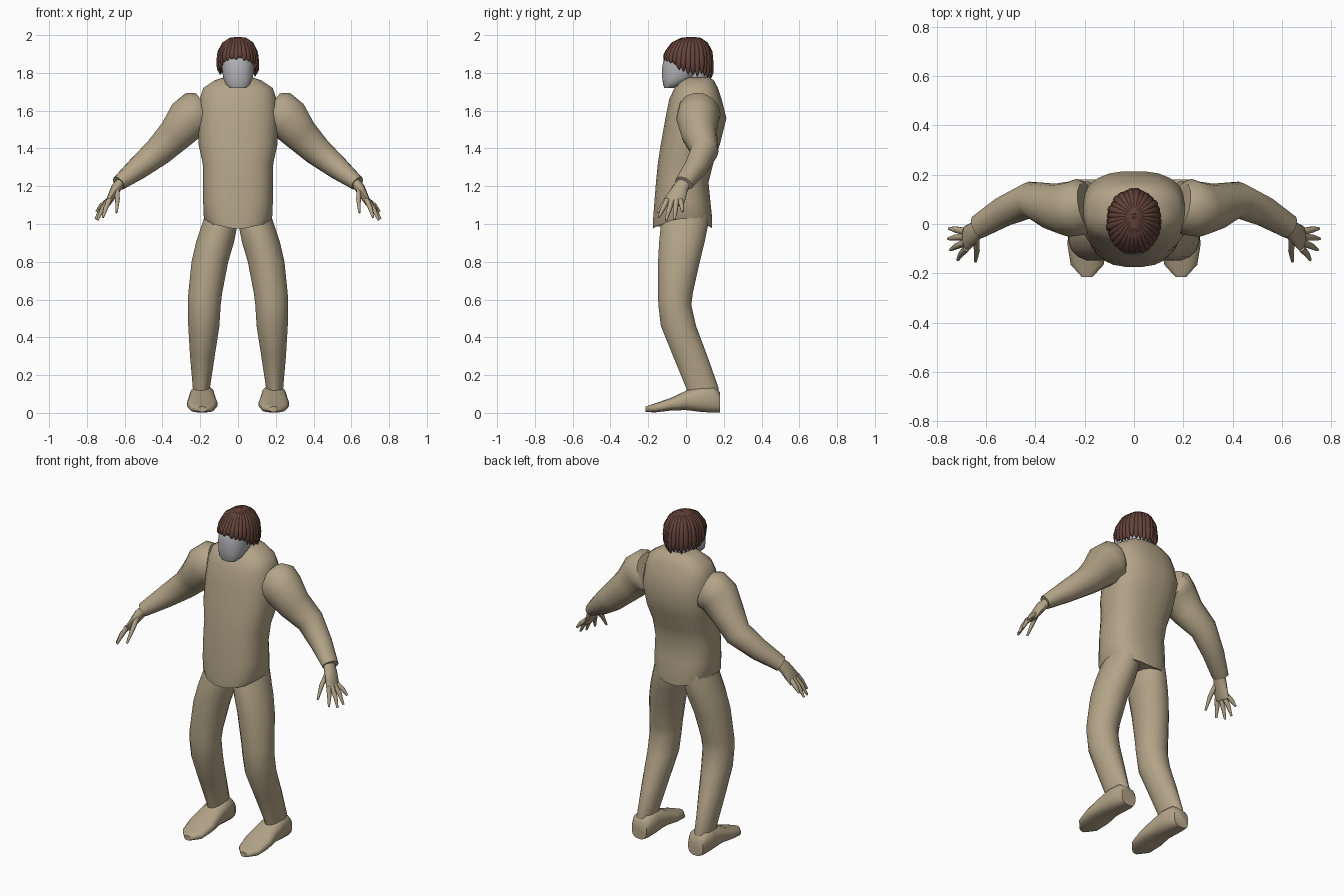
import bpy, bmesh, math, random
from mathutils import Vector

if "Cube" in bpy.data.objects:
    bpy.data.objects.remove(bpy.data.objects["Cube"])

random.seed(4)


def material(name, rgb):
    m = bpy.data.materials.new(name)
    m.diffuse_color = (*rgb, 1)
    m.use_nodes = True
    m.node_tree.nodes["Principled BSDF"].inputs["Base Color"].default_value = m.diffuse_color
    return m


TAN = material("tan_cloth", (0.45, 0.37, 0.245))
GREY = material("pale_grey", (0.44, 0.44, 0.46))
BROWN = material("brown_hair", (0.125, 0.055, 0.04))


def skin_rings(name, rings, mat, angle=50):
    """Bridge a list of equal-sized point rings and cap both ends."""
    bm = bmesh.new()
    loops = [[bm.verts.new(p) for p in ring] for ring in rings]
    n = len(loops[0])
    for a, b in zip(loops, loops[1:]):
        for i in range(n):
            j = (i + 1) % n
            bm.faces.new((a[i], a[j], b[j], b[i]))
    bm.faces.new(loops[0][::-1])
    bm.faces.new(loops[-1])
    bmesh.ops.recalc_face_normals(bm, faces=bm.faces[:])
    return finish(name, bm, mat, angle)


def finish(name, bm, mat, angle=50):
    me = bpy.data.meshes.new(name)
    bm.to_mesh(me)
    bm.free()
    me.materials.append(mat)
    ob = bpy.data.objects.new(name, me)
    bpy.context.collection.objects.link(ob)
    bpy.ops.object.select_all(action='DESELECT')
    ob.select_set(True)
    bpy.context.view_layer.objects.active = ob
    bpy.ops.object.shade_smooth_by_angle(angle=math.radians(angle))
    return ob


def oval(n, power=1.0):
    """Unit oval; a power under 1 makes it boxier."""
    pts = []
    for i in range(n):
        a = 2 * math.pi * (i + 0.5) / n
        c, s = math.cos(a), math.sin(a)
        pts.append((math.copysign(abs(c) ** power, c), math.copysign(abs(s) ** power, s)))
    return pts


def stack(sections, n=16, power=1.0):
    """Horizontal rings from (z, x0, x1, y_front, y_back)."""
    return [[Vector(((x0 + x1) / 2 + c * (x1 - x0) / 2, (y0 + y1) / 2 + s * (y1 - y0) / 2, z))
             for c, s in oval(n, power)] for z, x0, x1, y0, y1 in sections]


def tube(sections, ref, n=12):
    """Rings square to a path of (centre, half_depth, half_width along ref)."""
    pts = [Vector(s[0]) for s in sections]
    rings = []
    for i, (_, ru, rv) in enumerate(sections):
        t = (pts[min(i + 1, len(pts) - 1)] - pts[max(i - 1, 0)]).normalized()
        v = (Vector(ref) - t * t.dot(Vector(ref))).normalized()
        u = t.cross(v)
        rings.append([pts[i] + u * ru * c + v * rv * s for c, s in oval(n)])
    return rings


def mirrored(rings, side):
    return [[Vector((p.x * side, p.y, p.z)) for p in r] for r in rings]


# Torso with a hem that dips at the middle
body = stack([(z, -w, w, f, b) for z, w, f, b in [
    (0.97, .165, -.175, .14), (1.03, .182, -.175, .14), (1.12, .186, -.168, .13),
    (1.22, .186, -.160, .12), (1.32, .188, -.150, .145), (1.42, .21, -.135, .18),
    (1.56, .215, -.11, .215), (1.66, .205, -.09, .19), (1.72, .185, -.062, .17),
    (1.76, .125, -.025, .148), (1.775, .08, 0, .125)]], 24, 0.8)
for p in body[0]:
    p.z += 0.035 * abs(p.x) / .165
skin_rings("torso", body, TAN)

# Legs, feet, arms and hands on both sides
leg = stack([
    (1.05, .01, .175, -.12, .12), (1.0, .0, .192, -.135, .12), (.9, .02, .225, -.145, .10),
    (.8, .05, .248, -.15, .075), (.63, .083, .265, -.15, .037), (.57, .09, .267, -.148, .03),
    (.46, .097, .265, -.135, .055), (.3, .122, .255, -.07, .115), (.13, .148, .24, 0, .175),
    (.07, .15, .24, .01, .172)])

foot = []
for y, w, z0, z1 in [(.18, .05, 0, .11), (.15, .064, 0, .14), (.08, .068, .004, .145),
                     (0, .072, .014, .118), (-.08, .082, .012, .08), (-.165, .068, .002, .05),
                     (-.215, .022, .005, .033)]:
    foot.append([Vector((.19 + c * w, y, (z0 + z1) / 2 + s * (z1 - z0) / 2)) for c, s in oval(16, .75)])

arm = tube([
    ((.19, .075, 1.60), .10, .095), ((.215, .07, 1.59), .122, .115), ((.265, .06, 1.555), .118, .112),
    ((.33, .07, 1.475), .096, .095), ((.42, .098, 1.385), .08, .074), ((.53, .05, 1.295), .062, .062),
    ((.632, -.012, 1.215), .04, .05)], (0, 1, 0), 14)

palm = tube([
    ((.61, 0, 1.235), .025, .034), ((.645, -.03, 1.19), .028, .042),
    ((.675, -.055, 1.135), .02, .052), ((.69, -.062, 1.105), .014, .048)], (0, 1, 0), 10)

digits = {  # base, knuckle, tip
    "index_finger": ((.68, -.098, 1.13), (.70, -.12, 1.085), (.715, -.145, 1.035)),
    "middle_finger": ((.685, -.075, 1.125), (.72, -.09, 1.075), (.745, -.105, 1.02)),
    "ring_finger": ((.688, -.052, 1.125), (.725, -.055, 1.08), (.754, -.06, 1.025)),
    "little_finger": ((.688, -.03, 1.125), (.725, -.022, 1.095), (.75, -.018, 1.065)),
    "thumb": ((.64, -.05, 1.19), (.638, -.105, 1.13), (.643, -.152, 1.06)),
}

for side, label in ((1, "left"), (-1, "right")):
    skin_rings(label + "_leg", mirrored(leg, side), TAN)
    skin_rings(label + "_foot", mirrored(foot, side), TAN)
    skin_rings(label + "_arm", mirrored(arm, side), TAN)
    skin_rings(label + "_palm", mirrored(palm, side), TAN)
    for name, (a, b, c) in digits.items():
        finger = tube([(a, .014, .015), (b, .013, .013), (c, .006, .006)], (0, 1, .2), 8)
        skin_rings(label + "_" + name, mirrored(finger, side), TAN)

# Head and neck
head = stack([(z, -w, w, f, b) for z, w, f, b in [
    (1.72, .045, -.115, -.06), (1.74, .066, -.122, -.02), (1.775, .08, -.127, .05),
    (1.83, .086, -.127, .09), (1.87, .086, -.12, .10), (1.92, .08, -.095, .10),
    (1.96, .05, -.05, .07)]], 20, .85)
skin_rings("head", head, GREY)
skin_rings("neck", stack([(1.72, -.06, .06, -.02, .11), (1.84, -.06, .06, -.02, .11)]), GREY)

# Hair cap under the locks
bm = bmesh.new()
bmesh.ops.create_uvsphere(bm, u_segments=24, v_segments=12, radius=1)
bmesh.ops.delete(bm, geom=[v for v in bm.verts if v.co.z < -.1], context='VERTS')
for v in bm.verts:
    v.co = Vector((v.co.x * .102, v.co.y * .118 + .012, 1.885 + v.co.z * .105))
finish("hair_cap", bm, BROWN)

# Tapered locks fanning out from the crown, shorter at the fringe
COUNT = 30
for i in range(COUNT):
    a = 2 * math.pi * i / COUNT
    ca, sa = math.cos(a), math.sin(a)
    end = 1.775 + .095 * max(0, -sa) ** 1.3 + .02 * (1 - abs(sa)) + random.uniform(-.008, .012)
    lift = random.uniform(-.002, .004)
    path = []
    for reach, z, w in ((.05, 1.986, .005), (.4, 1.978, .009), (.72, 1.953, .014), (.94, 1.91, .017),
                        (1.0, 1.91 * .5 + end * .5, .017), (.99, end * .8 + 1.91 * .2, .012), (.96, end, .002)):
        centre = (ca * (.102 + lift) * reach, .035 - .024 * reach + sa * (.121 + lift) * reach, z)
        path.append((centre, min(w, .012), w))
    skin_rings(f"hair_lock_{i + 1}", tube(path, (-sa, ca, 0), 8), BROWN, 60)
